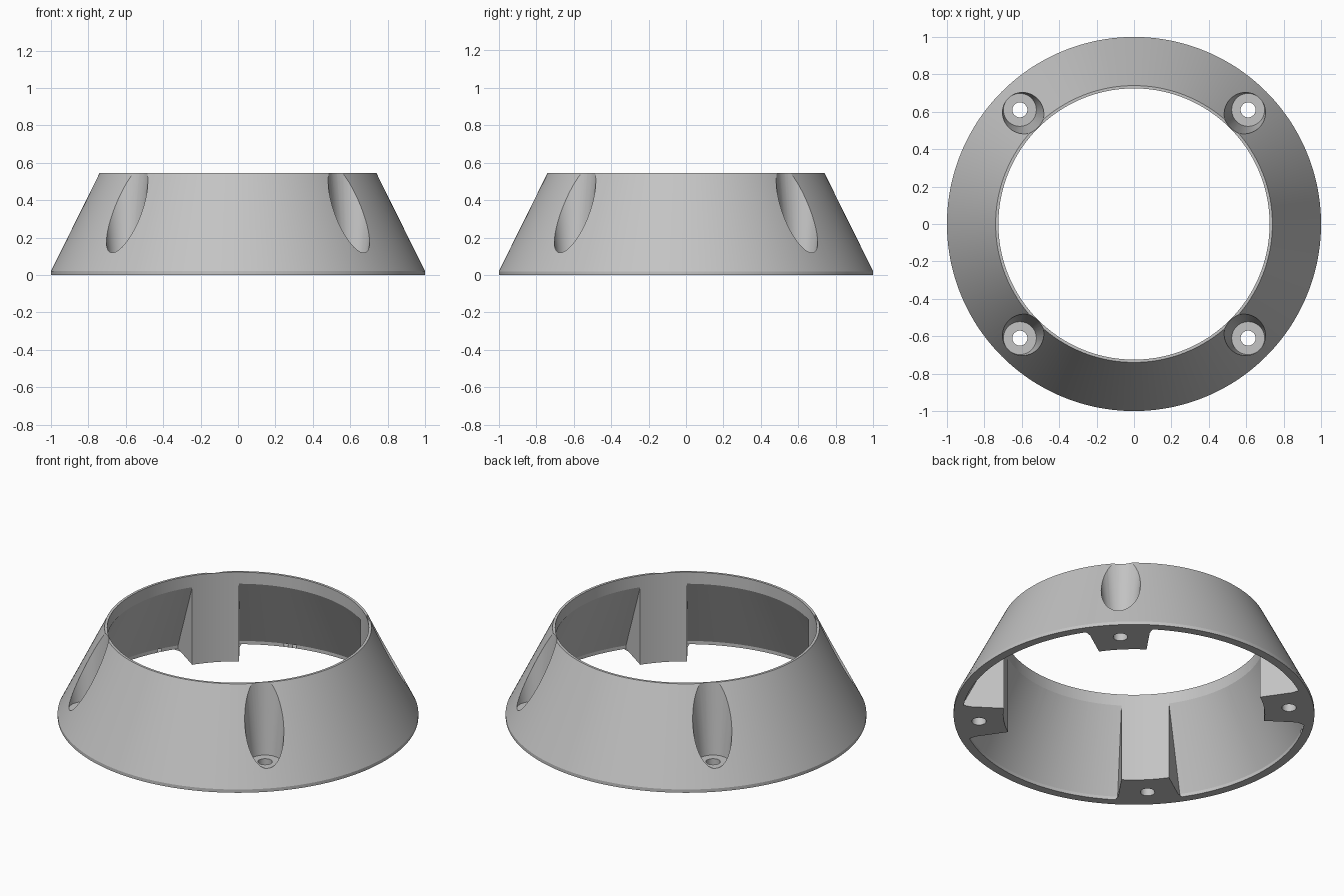
import bpy, bmesh, math
from mathutils import Matrix

cube = bpy.data.objects.get("Cube")
if cube:
    bpy.data.objects.remove(cube, do_unlink=True)

gray = bpy.data.materials.new("plain_gray")
gray.use_nodes = True
color = (0.55, 0.55, 0.55, 1.0)
gray.diffuse_color = color
gray.node_tree.nodes["Principled BSDF"].inputs["Base Color"].default_value = color


def lathe(name, profile, start=0.0, sweep=360.0, steps=240, offset=(0, 0, 0)):
    """Closed (radius, height) profile turned about z, as a full turn or a capped sector."""
    bm = bmesh.new()
    full = sweep >= 360
    count = steps if full else steps + 1
    rings = []
    for i in range(count):
        a = math.radians(start + sweep * i / steps)
        rings.append([bm.verts.new((r * math.cos(a), r * math.sin(a), z)) for r, z in profile])
    n = len(profile)
    for i in range(steps):
        a, b = rings[i], rings[(i + 1) % count]
        for j in range(n):
            k = (j + 1) % n
            if profile[j][0] == 0 and profile[k][0] == 0:
                continue
            bm.faces.new((a[j], b[j], b[k], a[k]))
    if not full:
        bm.faces.new(rings[0])
        bm.faces.new(rings[-1])
    bmesh.ops.remove_doubles(bm, verts=bm.verts, dist=1e-5)
    bmesh.ops.recalc_face_normals(bm, faces=bm.faces)
    bm.transform(Matrix.Translation(offset))
    mesh = bpy.data.meshes.new(name)
    bm.to_mesh(mesh)
    bm.free()
    mesh.materials.append(gray)
    obj = bpy.data.objects.new(name, mesh)
    bpy.context.collection.objects.link(obj)
    return obj


# Tapered ring with a straight bore
ring = lathe("tapered_ring", [(0.725, 0), (1, 0), (1, 0.02), (0.74, 0.545), (0.725, 0.545)])

cutters = []
post_half_angle = 10.5
for quarter in range(4):
    middle = 45 + 90 * quarter
    # Hollow between two posts, leaving a thin sloped wall
    cutters.append(lathe("hollow_cutter",
                         [(0.70, -0.05), (0.95, -0.05), (0.95, 0.02), (0.70, 0.525)],
                         middle + post_half_angle, 90 - 2 * post_half_angle, 46))
    # Tapered screw pocket with a through hole in each post
    a = math.radians(middle)
    cutters.append(lathe("screw_pocket_cutter",
                         [(0, -0.05), (0.04, -0.05), (0.04, 0.12), (0.088, 0.12),
                          (0.141, 0.60), (0, 0.60)],
                         steps=48, offset=(0.863 * math.cos(a), 0.863 * math.sin(a), 0)))

bpy.ops.object.select_all(action='DESELECT')
bpy.context.view_layer.objects.active = ring
ring.select_set(True)
for cutter in cutters:
    cutter.hide_render = True
    cut = ring.modifiers.new("cut", 'BOOLEAN')
    cut.operation = 'DIFFERENCE'
    cut.solver = 'EXACT'
    cut.object = cutter
    bpy.ops.object.modifier_apply(modifier=cut.name)
    bpy.data.objects.remove(cutter, do_unlink=True)

bpy.ops.object.shade_smooth_by_angle(angle=math.radians(20))
